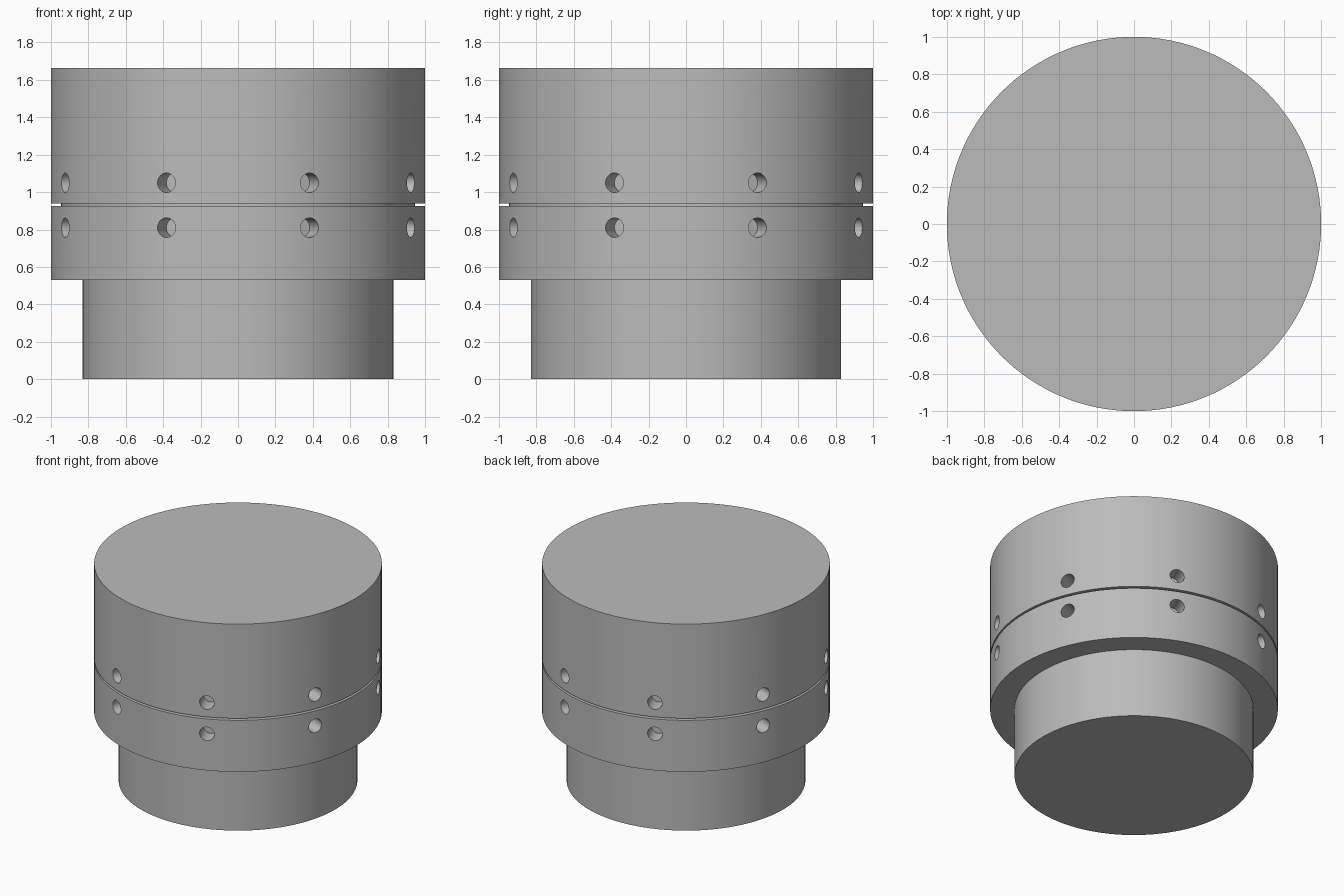
import bpy, bmesh, math
from mathutils import Matrix, Vector

if "Cube" in bpy.data.objects:
    bpy.data.objects.remove(bpy.data.objects["Cube"], do_unlink=True)

SEGMENTS = 128
HOLE_RADIUS, HOLE_DEPTH = 0.052, 0.125

grey = bpy.data.materials.new("plain grey")
grey.use_nodes = True
colour = (0.5, 0.5, 0.5, 1)
grey.diffuse_color = colour
grey.node_tree.nodes["Principled BSDF"].inputs["Base Color"].default_value = colour


def make_object(name, bm):
    bmesh.ops.recalc_face_normals(bm, faces=bm.faces)
    mesh = bpy.data.meshes.new(name)
    bm.to_mesh(mesh)
    bm.free()
    mesh.materials.append(grey)
    obj = bpy.data.objects.new(name, mesh)
    bpy.context.collection.objects.link(obj)
    return obj


def lathe(name, profile):
    """Closed solid turned from (radius, height) points, capped at both ends."""
    bm = bmesh.new()
    rings = []
    for r, z in profile:
        rings.append([bm.verts.new((r * math.cos(a), r * math.sin(a), z))
                      for a in (math.tau * i / SEGMENTS for i in range(SEGMENTS))])
    for low, high in zip(rings, rings[1:]):
        for i in range(SEGMENTS):
            j = (i + 1) % SEGMENTS
            bm.faces.new((low[i], low[j], high[j], high[i]))
    bm.faces.new(rings[0])
    bm.faces.new(rings[-1])
    return make_object(name, bm)


# Stepped body: narrow foot, lower collar, thin groove, tall upper drum
body = lathe("stepped_body", [(0.83, 0), (0.83, 0.53), (1, 0.53), (1, 0.925),
                              (0.947, 0.925), (0.947, 0.94), (1, 0.94), (1, 1.663)])

# Two rows of eight radial blind holes
bm = bmesh.new()
length = 2 * HOLE_DEPTH
for z in (0.81, 1.05):
    for k in range(8):
        angle = math.radians(22.5 + 45 * k)
        out = Vector((math.cos(angle), math.sin(angle), 0))
        turn = out.to_track_quat('Z', 'Y').to_matrix().to_4x4()
        place = Matrix.Translation(out * (1 - HOLE_DEPTH + length / 2) + Vector((0, 0, z)))
        bmesh.ops.create_cone(bm, cap_ends=True, segments=32, radius1=HOLE_RADIUS,
                              radius2=HOLE_RADIUS, depth=length, matrix=place @ turn)
cutter = make_object("hole_cutter", bm)
cutter.hide_render = True

# Drill the holes, then bake the result
drill = body.modifiers.new("holes", 'BOOLEAN')
drill.operation = 'DIFFERENCE'
drill.solver = 'EXACT'
drill.object = cutter
bpy.ops.object.select_all(action='DESELECT')
bpy.context.view_layer.objects.active = body
body.select_set(True)
bpy.ops.object.modifier_apply(modifier=drill.name)
bpy.data.objects.remove(cutter, do_unlink=True)
bpy.ops.object.shade_smooth_by_angle(angle=math.radians(30))
